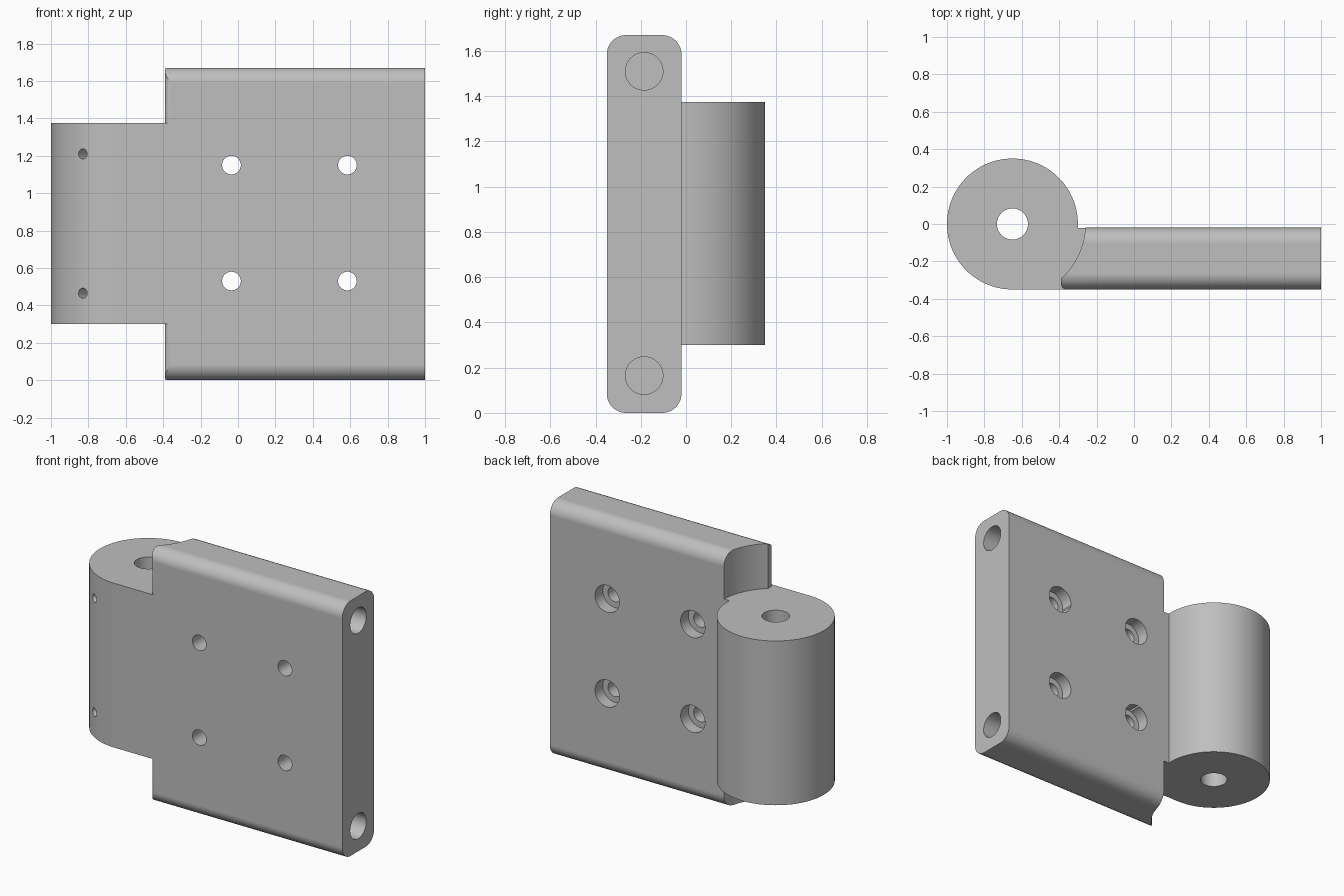
import bpy, bmesh
from math import sin, cos, radians
from mathutils import Vector, Matrix

cube = bpy.data.objects.get("Cube")
if cube:
    bpy.data.objects.remove(cube)

steel = bpy.data.materials.new("plain_grey")
steel.use_nodes = True
GREY = (0.52, 0.52, 0.52, 1)
steel.diffuse_color = GREY
steel.node_tree.nodes["Principled BSDF"].inputs["Base Color"].default_value = GREY

FRONT, BACK, HEIGHT = -0.35, -0.02, 1.67
PIN_X, BARREL_R, RELIEF_R = -0.65, 0.35, 0.39
LOW, HIGH = 0.3, 1.375


def arc(cx, cy, r, start, end, steps):
    angles = [radians(start + (end - start) * i / steps) for i in range(steps + 1)]
    return [(cx + r * cos(a), cy + r * sin(a)) for a in angles]


def make_object(name, bm):
    bmesh.ops.recalc_face_normals(bm, faces=bm.faces)
    mesh = bpy.data.meshes.new(name)
    bm.to_mesh(mesh)
    bm.free()
    mesh.materials.append(steel)
    obj = bpy.data.objects.new(name, mesh)
    bpy.context.collection.objects.link(obj)
    return obj


def extrude(name, points, vector):
    bm = bmesh.new()
    face = bm.faces.new([bm.verts.new(p) for p in points])
    result = bmesh.ops.extrude_face_region(bm, geom=[face])
    moved = [v for v in result["geom"] if isinstance(v, bmesh.types.BMVert)]
    bmesh.ops.translate(bm, verts=moved, vec=vector)
    return make_object(name, bm)


def rod(name, start, end, radius, sides=48):
    start, end = Vector(start), Vector(end)
    axis = end - start
    turn = axis.to_track_quat('Z', 'Y').to_matrix().to_4x4()
    bm = bmesh.new()
    bmesh.ops.create_cone(bm, cap_ends=True, segments=sides, radius1=radius,
                          radius2=radius, depth=axis.length,
                          matrix=Matrix.Translation((start + end) / 2) @ turn)
    return make_object(name, bm)


def combine(target, tool, operation):
    tool.hide_render = True
    mod = target.modifiers.new(operation.lower(), 'BOOLEAN')
    mod.operation, mod.object, mod.solver = operation, tool, 'EXACT'
    bpy.context.view_layer.objects.active = target
    bpy.ops.object.modifier_apply(modifier=mod.name)
    bpy.data.objects.remove(tool)


# Plate with rounded long edges
r = 0.085
side = []
for cy, cz, a in ((BACK - r, HEIGHT - r, 0), (FRONT + r, HEIGHT - r, 90),
                  (FRONT + r, r, 180), (BACK - r, r, 270)):
    side += arc(cy, cz, r, a, a + 90, 12)
leaf = extrude("hinge_leaf", [(-0.6, y, z) for y, z in side], (1.6, 0, 0))

# Hollowed inner edge of the plate with a small rounded front corner
plan = [(1.2, FRONT - 0.1), (1.2, BACK + 0.1), (-0.26, BACK + 0.1)]
plan += arc(PIN_X, 0, RELIEF_R, -2.9, -48.2, 20)
plan += arc(-0.36, FRONT + 0.03, 0.03, 180, 270, 8)
plan += [(-0.36, FRONT - 0.1)]
outline = extrude("plate_outline", [(x, y, -0.1) for x, y in plan], (0, 0, 2))
combine(leaf, outline, 'INTERSECT')

# Barrel with a tangent web running into the plate
knuckle = arc(PIN_X, 0, BARREL_R, 270, -3.3, 90)
knuckle += [(-0.15, BACK), (-0.15, FRONT)]
barrel = extrude("barrel", [(x, y, LOW) for x, y in knuckle], (0, 0, HIGH - LOW))
combine(leaf, barrel, 'UNION')

# Pin bore
combine(leaf, rod("pin_bore", (PIN_X, 0, 0), (PIN_X, 0, 2), 0.083, 64), 'DIFFERENCE')

# Counterbored mounting holes
for x in (-0.035, 0.585):
    for z in (0.53, 1.15):
        combine(leaf, rod("screw_hole", (x, -0.5, z), (x, 0.2, z), 0.05), 'DIFFERENCE')
        combine(leaf, rod("screw_head", (x, BACK - 0.08, z), (x, 0.1, z), 0.088),
                'DIFFERENCE')

# Blind holes in the outer end
for z in (0.165, 1.51):
    combine(leaf, rod("end_hole", (0.4, -0.185, z), (1.2, -0.185, z), 0.083),
            'DIFFERENCE')

# Small radial holes from the barrel surface into the bore
for z in (0.465, 1.21):
    combine(leaf, rod("grease_hole", (PIN_X, 0, z),
                      (PIN_X - 0.24, -0.4, z), 0.027, 24), 'DIFFERENCE')

# Smooth curves, crisp edges
for face in leaf.data.polygons:
    face.material_index = 0
bpy.ops.object.select_all(action='DESELECT')
leaf.select_set(True)
bpy.context.view_layer.objects.active = leaf
bpy.ops.object.shade_smooth_by_angle(angle=radians(30))
weighted = leaf.modifiers.new("even_normals", 'WEIGHTED_NORMAL')
weighted.keep_sharp = True
